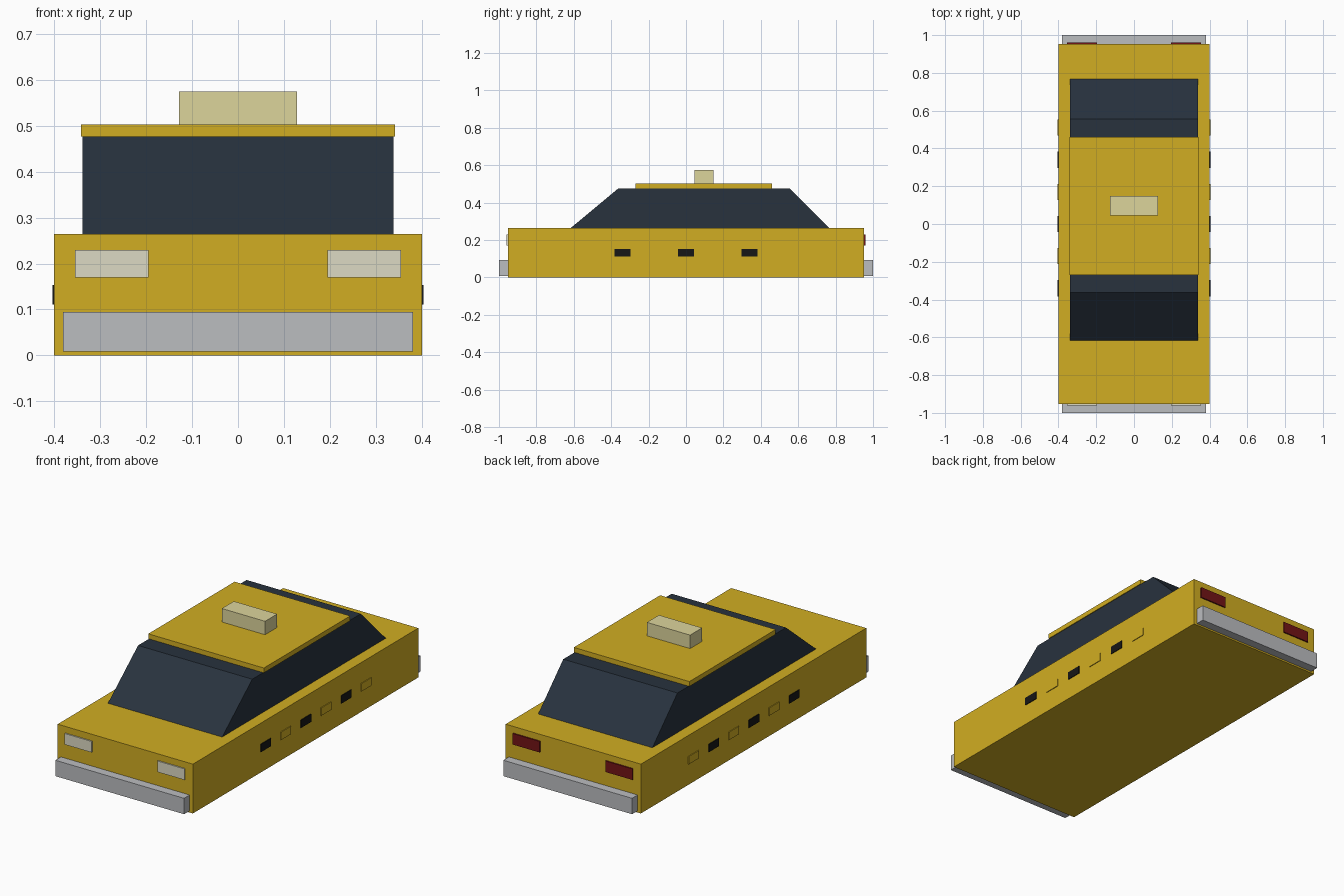
import bpy, bmesh

if "Cube" in bpy.data.objects:
    bpy.data.objects.remove(bpy.data.objects["Cube"])


def material(name, rgb):
    m = bpy.data.materials.new(name)
    m.diffuse_color = (*rgb, 1)
    m.use_nodes = True
    m.node_tree.nodes["Principled BSDF"].inputs["Base Color"].default_value = m.diffuse_color
    return m


YELLOW = material("yellow paint", (0.64, 0.42, 0.016))
GLASS = material("dark glass", (0.021, 0.032, 0.048))
CHROME = material("chrome", (0.50, 0.51, 0.53))
CREAM = material("cream lamp", (0.72, 0.66, 0.33))
LAMP = material("headlight", (0.72, 0.70, 0.55))
RED = material("tail light", (0.17, 0.007, 0.008))
BLACK = material("black", (0.008, 0.008, 0.008))


def prism(name, half_width, profile, mat, x=0.0):
    """Extrude a (y, z) outline across x."""
    bm = bmesh.new()
    face = bm.faces.new([bm.verts.new((x - half_width, y, z)) for y, z in profile])
    ext = bmesh.ops.extrude_face_region(bm, geom=[face])
    verts = [v for v in ext["geom"] if isinstance(v, bmesh.types.BMVert)]
    bmesh.ops.translate(bm, verts=verts, vec=(2 * half_width, 0, 0))
    bmesh.ops.recalc_face_normals(bm, faces=bm.faces)
    mesh = bpy.data.meshes.new(name)
    bm.to_mesh(mesh)
    bm.free()
    mesh.materials.append(mat)
    obj = bpy.data.objects.new(name, mesh)
    bpy.context.collection.objects.link(obj)
    return obj


def box(name, x, y, z, mat):
    """Box from (min, max) ranges."""
    outline = [(y[0], z[0]), (y[1], z[0]), (y[1], z[1]), (y[0], z[1])]
    return prism(name, (x[1] - x[0]) / 2, outline, mat, (x[0] + x[1]) / 2)


# Body, glass cabin, roof and roof sign
box("body", (-0.40, 0.40), (-0.953, 0.953), (0, 0.264), YELLOW)
prism("cabin", 0.338, [(-0.617, 0.264), (0.767, 0.264), (0.555, 0.476), (-0.362, 0.476)], GLASS)
box("roof", (-0.342, 0.342), (-0.27, 0.46), (0.476, 0.502), YELLOW)
box("roof_sign", (-0.128, 0.128), (0.046, 0.148), (0.502, 0.574), CREAM)

# Bumpers and lights at both ends
for end, s, light, mat in (("front", -1, "headlight", LAMP), ("rear", 1, "tail_light", RED)):
    box(end + "_bumper", (-0.381, 0.381), sorted((s * 0.953, s * 1.0)), (0.009, 0.094), CHROME)
    for side in (-1, 1):
        box(light, sorted((side * 0.195, side * 0.355)),
            sorted((s * 0.945, s * 0.96)), (0.17, 0.229), mat)

# Alternating check strip on each side
for side in (-1, 1):
    for i in range(6):
        y = -0.34 + i * 0.17
        box("check_tile", sorted((side * 0.396, side * 0.404)),
            (y - 0.0425, y + 0.0425), (0.111, 0.153), YELLOW if i % 2 else BLACK)
